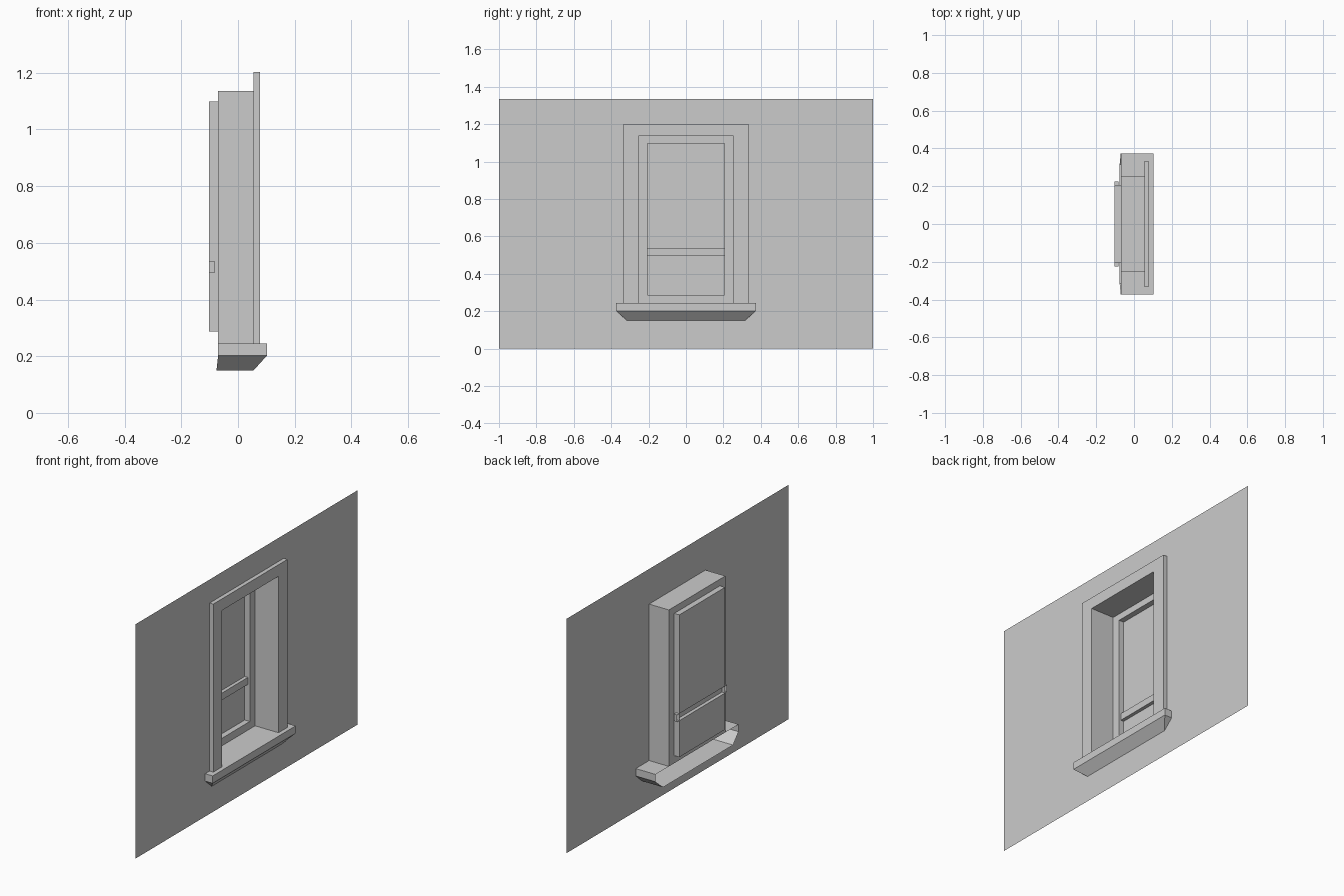
import bpy, bmesh

if "Cube" in bpy.data.objects:
    bpy.data.objects.remove(bpy.data.objects["Cube"])

# Key depths (x): wall plane, casing front, sill front, frame back, glass
WALL, CASING, NOSE, BACK, GLASS = 0.055, 0.078, 0.102, -0.07, -0.102
SILL = 0.244                       # sill top height
HOLE = (0.254, SILL, 1.136)        # half width, bottom, top of the recess
PANE = (0.206, 0.287, 1.098)       # half width, bottom, top of the sash


def make(name, quads):
    """Object from a list of quads, welded together."""
    bm = bmesh.new()
    for q in quads:
        bm.faces.new([bm.verts.new(p) for p in q])
    bmesh.ops.remove_doubles(bm, verts=bm.verts, dist=1e-5)
    me = bpy.data.meshes.new(name)
    bm.to_mesh(me)
    bm.free()
    ob = bpy.data.objects.new(name, me)
    bpy.context.collection.objects.link(ob)
    return ob


def rect(x, w, z0, z1):
    return [(x, -w, z0), (x, w, z0), (x, w, z1), (x, -w, z1)]


def bridge(a, b, sides=(0, 1, 2, 3)):
    """Quads joining two rectangles: 0 bottom, 1 +y side, 2 top, 3 -y side."""
    return [[a[i], a[(i + 1) % 4], b[(i + 1) % 4], b[i]] for i in sides]


def sheet(x, y0, y1, z0, z1):
    return [(x, y0, z0), (x, y1, z0), (x, y1, z1), (x, y0, z1)]


# Wall plane with a gap for the recess and the sill
SW, S0 = 0.374, 0.15
make("wall", [
    sheet(WALL, -1, 1, 0, S0),
    sheet(WALL, -1, -SW, S0, SILL), sheet(WALL, SW, 1, S0, SILL),
    sheet(WALL, -1, -HOLE[0], SILL, 1.336), sheet(WALL, HOLE[0], 1, SILL, 1.336),
    sheet(WALL, -HOLE[0], HOLE[0], HOLE[2], 1.336),
])
# Small wall corners beside the tapered sill underside
make("wall_corners", [
    [(WALL, s * SW, S0), (WALL, s * SW, 0.202), (WALL, s * 0.345, 0.176),
     (WALL, s * 0.315, S0)] for s in (-1, 1)])

# Casing around the opening (front, outer and inner edges)
outer = [rect(x, 0.334, SILL, 1.202) for x in (WALL, CASING)]
inner = [rect(x, *HOLE) for x in (WALL, CASING)]
make("casing", bridge(*outer, (1, 2, 3)) + bridge(*inner, (1, 2, 3))
     + bridge(outer[1], inner[1], (1, 2, 3)))

# Recess lining and the flat frame at its back
back = rect(BACK, *HOLE)
sash_front = rect(BACK, *PANE)
make("recess", bridge(inner[0], back, (1, 2, 3)) + bridge(back, sash_front))

# Sash box and two panes, split where the crossbar sits
B0, B1 = 0.495, 0.535
make("sash", bridge(sash_front, rect(GLASS, *PANE)))
make("panes", [rect(GLASS, PANE[0], PANE[1], B0), rect(GLASS, PANE[0], B1, PANE[2])])

# Crossbar: hollow channel, open at the back
bar = [rect(x, 0.225, B0, B1) for x in (GLASS, -0.082)]
make("crossbar", bridge(*bar) + [bar[1]])

# Sill: slab with tapered underside, open at the back


def ring(z, w, xb, xf):
    return [(xb, -w, z), (xf, -w, z), (xf, w, z), (xb, w, z)]


top, mid, low = (ring(SILL, SW, BACK, NOSE), ring(0.202, SW, BACK, NOSE),
                 ring(S0, 0.315, -0.076, WALL))
make("sill", [top, low] + bridge(top, mid, (0, 1, 2)) + bridge(mid, low, (0, 1, 2)))

# Consistent normals
for ob in bpy.data.objects:
    bm = bmesh.new()
    bm.from_mesh(ob.data)
    bmesh.ops.recalc_face_normals(bm, faces=bm.faces)
    bm.to_mesh(ob.data)
    bm.free()
